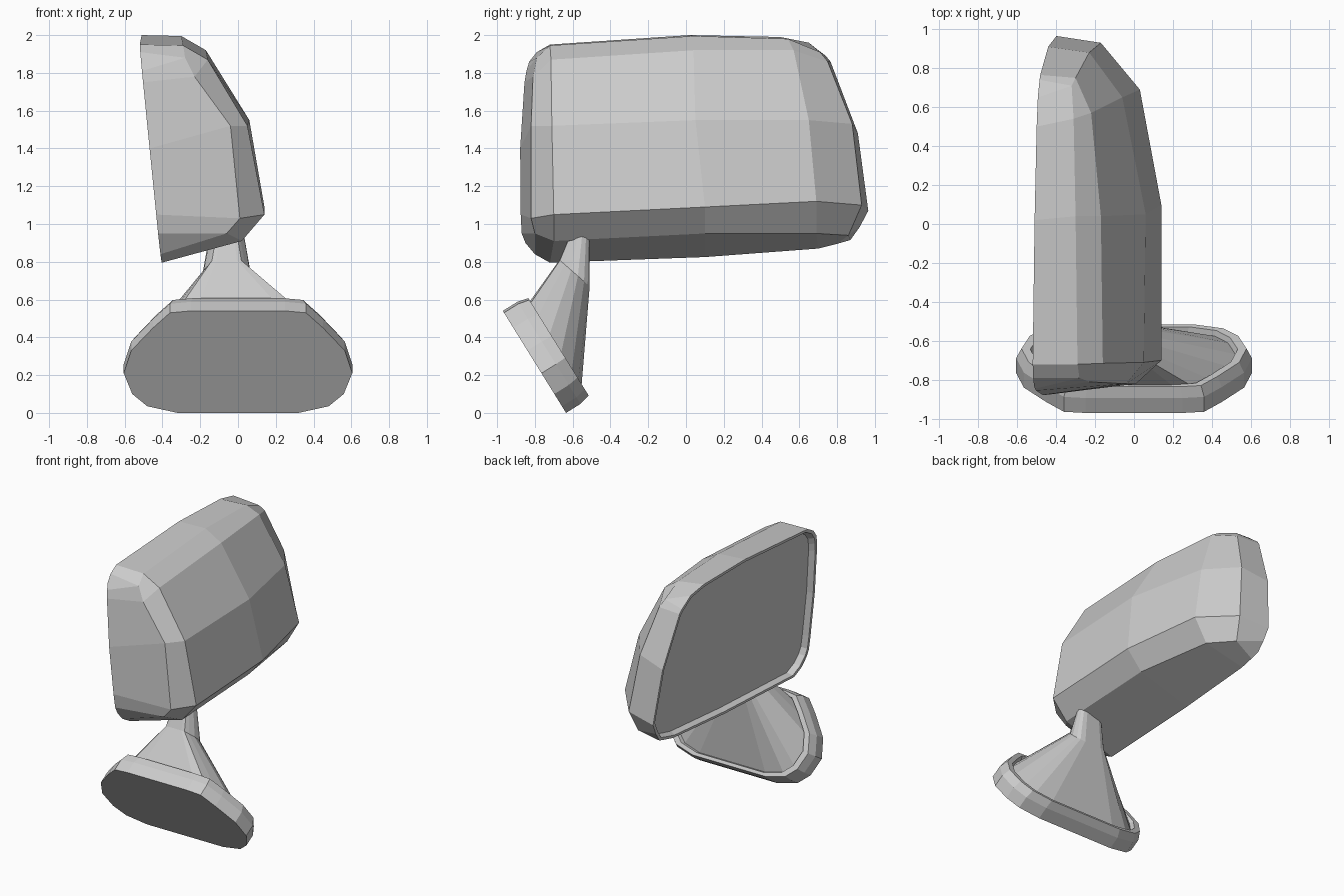
import bpy, bmesh

if "Cube" in bpy.data.objects:
    bpy.data.objects.remove(bpy.data.objects["Cube"])


def make(name, verts, faces):
    me = bpy.data.meshes.new(name)
    me.from_pydata(verts, [], faces)
    bm = bmesh.new()
    bm.from_mesh(me)
    bmesh.ops.remove_doubles(bm, verts=bm.verts, dist=1e-5)
    bmesh.ops.recalc_face_normals(bm, faces=bm.faces)
    bm.to_mesh(me)
    bm.free()
    ob = bpy.data.objects.new(name, me)
    bpy.context.collection.objects.link(ob)
    return ob


def bridge(rings, closed=True):
    """Quads between consecutive rings of equal length."""
    n = len(rings[0])
    verts = [p for r in rings for p in r]
    faces = []
    for i in range(len(rings) - 1):
        for j in range(n if closed else n - 1):
            k = (j + 1) % n
            faces.append((i*n + j, i*n + k, (i+1)*n + k, (i+1)*n + j))
    return verts, faces


def on_rim(y, z, depth=0.0):
    """Point on the tilted plane of the mirror opening."""
    return (-0.52 + 0.1*(1.95 - z) + 0.02*(y + 0.72) + depth, y, z)


# Housing: sections along y, from top rim over the back to bottom rim;
# two-number points lie on the rim plane
sections = [
    [(-.83, 1.86), (-.845, 1.81), (-.855, 1.75), (-.878, 1.4), (-.875, 1.05), (-.87, .95), (-.85, .9)],
    [(-.79, 1.91), (-.28, -.79, 1.88), (-.23, -.81, 1.78), (-.04, -.82, 1.52),
     (.01, -.82, 1.03), (-.06, -.80, .95), (-.80, .84)],
    [(-.72, 1.95), (-.29, -.72, 1.945), (-.16, -.715, 1.87), (.05, -.71, 1.52),
     (.14, -.70, 1.05), (.02, -.70, .91), (-.72, .795)],
    [(.02, 2.0), (-.30, .04, 1.995), (-.17, .04, 1.92), (.06, .05, 1.55),
     (.14, .10, 1.09), (.02, .10, .95), (.10, .825)],
    [(.5, 1.99), (-.31, .54, 1.98), (-.22, .57, 1.92), (-.06, .65, 1.55),
     (.03, .69, 1.12), (-.07, .69, .95), (.70, .87)],
    [(.65, 1.96), (-.32, .71, 1.91), (-.30, .75, 1.86), (-.23, .88, 1.53),
     (-.17, .93, 1.10), (-.2, .86, .94), (.80, .895)],
    [(.70, 1.92), (.74, 1.89), (.765, 1.86), (.91, 1.48), (.965, 1.07), (.92, .985), (.87, .915)],
]
grid = [[on_rim(*p) if len(p) == 2 else p for p in s] for s in sections]
verts, faces = bridge(grid, closed=False)

# Rim lip and recess wall
rim = ([s[0] for s in grid] + grid[-1][1:] +
       [s[-1] for s in grid[-2::-1]] + grid[0][-2:0:-1])


def rim_ring(width, depth):
    cy, cz = 0.03, 1.38
    return [on_rim(cy + (y - cy)*(1 - width/0.9), cz + (z - cz)*(1 - width/0.6), depth)
            for x, y, z in rim]


lip, recess = rim_ring(0.02, 0.0), rim_ring(0.035, 0.045)
v2, f2 = bridge([rim, lip, recess])
off = len(verts)
make("mirror_housing", verts + v2, faces + [tuple(i + off for i in f) for f in f2])

# Mirror glass at the bottom of the recess
make("mirror_glass", recess, [tuple(range(len(recess)))])

# Foot plate outline (right half x, z), mirrored to the left
half = [(.25, .54), (.36, .53), (.45, .45), (.565, .33), (.605, .21),
        (.56, .10), (.48, .035), (.32, 0)]
outline = half + [(-x, z) for x, z in reversed(half)]


def plate(s, lift):
    """Outline scaled by s on the tilted foot plane, lifted along its normal."""
    ring = []
    for x, z in outline:
        zc = 0.27 + (z - 0.27)*s
        ring.append((x*s, -0.635 - 0.62*zc + 0.85*lift, zc + 0.53*lift))
    return ring


def neck_ring(cx, cy, cz, hx, hy, tilt):
    """Foot outline squeezed to a small neck cross-section."""
    return [(cx + hx*x/0.605, cy - hy*(z - .27)/.27, cz + tilt*(z - .27)/.27)
            for x, z in outline]


n = len(outline)
v, f = bridge([plate(1, 0), plate(1, .09), plate(.955, .15), plate(.88, .15), plate(.86, .12)])
make("foot_plate", v, f + [tuple(range(n)), tuple(range(4*n, 5*n))])

# Flared neck from the foot up into the housing
v, f = bridge([plate(.86, .12), neck_ring(-.06, -.59, .74, .13, .08, .07),
               neck_ring(-.06, -.56, .95, .09, .05, 0)])
make("neck", v, f + [tuple(range(n)), tuple(range(2*n, 3*n))])
